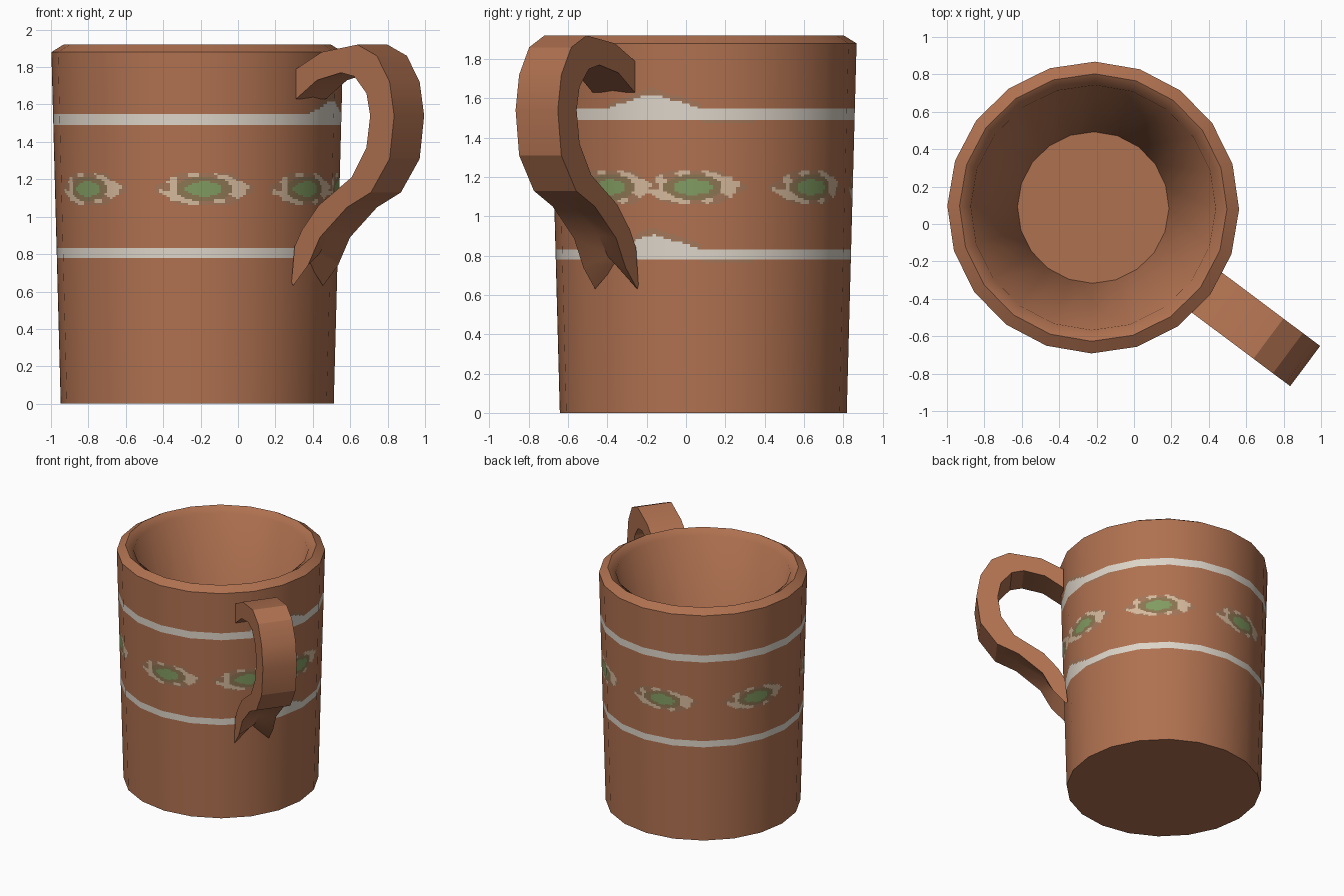
import bpy, bmesh, math
from mathutils import Vector

cube = bpy.data.objects.get("Cube")
if cube:
    bpy.data.objects.remove(cube, do_unlink=True)

CENTRE = Vector((-0.218, 0.088, 0))
SIDES, SUB = 20, 12
TURN = math.radians(-0.7)


def make_mat(name, rgb):
    m = bpy.data.materials.new(name)
    m.use_nodes = True
    m.diffuse_color = (*rgb, 1)
    m.node_tree.nodes["Principled BSDF"].inputs["Base Color"].default_value = (*rgb, 1)
    return m


clay = make_mat("terracotta", (0.43, 0.165, 0.08))
white = make_mat("off_white", (0.72, 0.66, 0.58))
tan = make_mat("tan_border", (0.36, 0.18, 0.10))
cream = make_mat("cream", (0.66, 0.48, 0.33))
olive = make_mat("olive_brown", (0.26, 0.18, 0.085))
green = make_mat("leaf_green", (0.22, 0.33, 0.12))
PAINT = [clay, white, tan, cream, olive, green]
CLAY, WHITE, TAN, CREAM, OLIVE, GREEN = range(6)


def finish(bm, name, mats):
    me = bpy.data.meshes.new(name)
    bm.to_mesh(me)
    bm.free()
    for m in mats:
        me.materials.append(m)
    ob = bpy.data.objects.new(name, me)
    bpy.context.collection.objects.link(ob)
    return ob


def smooth(ob, degrees):
    bpy.ops.object.select_all(action='DESELECT')
    ob.select_set(True)
    bpy.context.view_layer.objects.active = ob
    bpy.ops.object.shade_smooth_by_angle(angle=math.radians(degrees))


def corner(k, r, z):
    a = math.tau * k / SIDES + TURN
    return CENTRE + Vector((r * math.cos(a), r * math.sin(a), z))


def bridge(bm, low, high):
    n = len(low)
    return [bm.faces.new((low[i], low[(i + 1) % n], high[(i + 1) % n], high[i]))
            for i in range(n)]


# Rim, tapered inside, floor and base
bm = bmesh.new()
profile = [(0.78, 1.88), (0.715, 1.92), (0.655, 1.88), (0.405, 0.15)]
rings = [[bm.verts.new(corner(k, r, z)) for k in range(SIDES)] for r, z in profile]
for low, high in zip(rings, rings[1:]):
    bridge(bm, low, high)
bm.faces.new(rings[-1])
bm.faces.new([bm.verts.new(corner(-k, 0.73, 0)) for k in range(SIDES)])
smooth(finish(bm, "rim_and_inside", [clay]), 50)


# Painted outer wall: fine rows only where the bands and flowers sit
def flower_colour(angle, z):
    best = CLAY
    for c in (-141, -87, -39, -4, 47, 101, 157):
        u = ((angle - c + 180) % 360 - 180) / 21
        v = (z - 1.148) / 0.095
        d = math.hypot(u, v)
        t = math.atan2(v, u)
        if d > 0.93 + 0.07 * math.cos(6 * t):
            continue
        if math.hypot(u / 0.36, v / 0.42) < 1:
            return GREEN
        if math.hypot(u / 0.55, v / 0.68) < 1:
            best = OLIVE
        elif d < 0.9 and math.sin(7 * u + 1) * math.cos(4 * v + 5 * u) > -0.35:
            best = CREAM
        else:
            best = max(best, TAN)
    return best


def wall_colour(angle, z):
    bulge = max(0, 1 - abs(angle + 20) / 20)
    for bottom, top in ((1.49, 1.548), (0.78, 0.832)):
        if bottom < z < top + 0.075 * bulge:
            return WHITE
        if bulge > 0 and bottom < z < top + 0.02 + 0.09 * bulge:
            return TAN
        if 0 < angle < 20 and bottom - 0.015 < z < top:
            return TAN
    return flower_colour(angle, z)


def span(start, stop, count):
    return [start + (stop - start) * i / count for i in range(count + 1)]


heights = ([0] + span(0.765, 0.78, 1) + span(0.792, 0.832, 3) + span(0.845, 0.95, 8)
           + span(1.04, 1.256, 20) + span(1.475, 1.49, 1) + span(1.505, 1.548, 3)
           + span(1.56, 1.67, 8) + [1.88])
bm = bmesh.new()
rows = []
for z in heights:
    r = 0.73 + 0.05 * z / 1.88
    rows.append([bm.verts.new(corner(k, r, z).lerp(corner(k + 1, r, z), s / SUB))
                 for k in range(SIDES) for s in range(SUB)])
for low, high in zip(rows, rows[1:]):
    for f in bridge(bm, low, high):
        p = f.calc_center_median() - CENTRE
        f.material_index = wall_colour(math.degrees(math.atan2(p.y, p.x)), p.z)
        f.smooth = True
wall = finish(bm, "outer_wall", PAINT)
wall.data.normals_split_custom_set_from_vertices(
    [((v.co - CENTRE) * Vector((1, 1, 0))).normalized() for v in wall.data.vertices])

# Handle: outer and inner outlines as (distance from axis, height), top to tail
outer = [(0.76, 1.79), (0.93, 1.88), (1.17, 1.92), (1.30, 1.86), (1.385, 1.72),
         (1.415, 1.54), (1.385, 1.31), (1.26, 1.13), (1.10, 1.05), (0.92, 0.89),
         (0.84, 0.74), (0.74, 0.63)]
inner = [(0.76, 1.63), (0.90, 1.73), (1.06, 1.77), (1.15, 1.75), (1.23, 1.66),
         (1.255, 1.54), (1.23, 1.37), (1.13, 1.21), (0.91, 1.06), (0.80, 0.93),
         (0.75, 0.84), (0.73, 0.65)]
ANGLE = math.radians(-36.8)
along = Vector((math.cos(ANGLE), math.sin(ANGLE), 0))
across = Vector((-along.y, along.x, 0))
HALF = 0.134


def handle_point(s, w, z):
    return CENTRE + along * s + across * w + Vector((0, 0, z))


bm = bmesh.new()
sections = []
for i, ((so, zo), (si, zi)) in enumerate(zip(outer, inner)):
    # The middle of the tail is lifted to leave a notch between two tips
    tail = max(0, i - len(outer) + 4)
    lift, pull = 0.014 * tail * tail, (0.03 if tail in (1, 2) else 0)
    pts = [(so, -HALF, zo), (so - pull, 0, zo + lift), (so, HALF, zo),
           (si, HALF, zi), (si, 0, zi + (lift if tail == 3 else 0)), (si, -HALF, zi)]
    sections.append([bm.verts.new(handle_point(*p)) for p in pts])
for low, high in zip(sections, sections[1:]):
    bridge(bm, low, high)
for end in (sections[0], sections[-1]):
    a, b, c, d, e, f = end
    bm.faces.new((a, b, e, f))
    bm.faces.new((b, c, d, e))
bmesh.ops.recalc_face_normals(bm, faces=bm.faces)
smooth(finish(bm, "handle", [clay]), 25)
